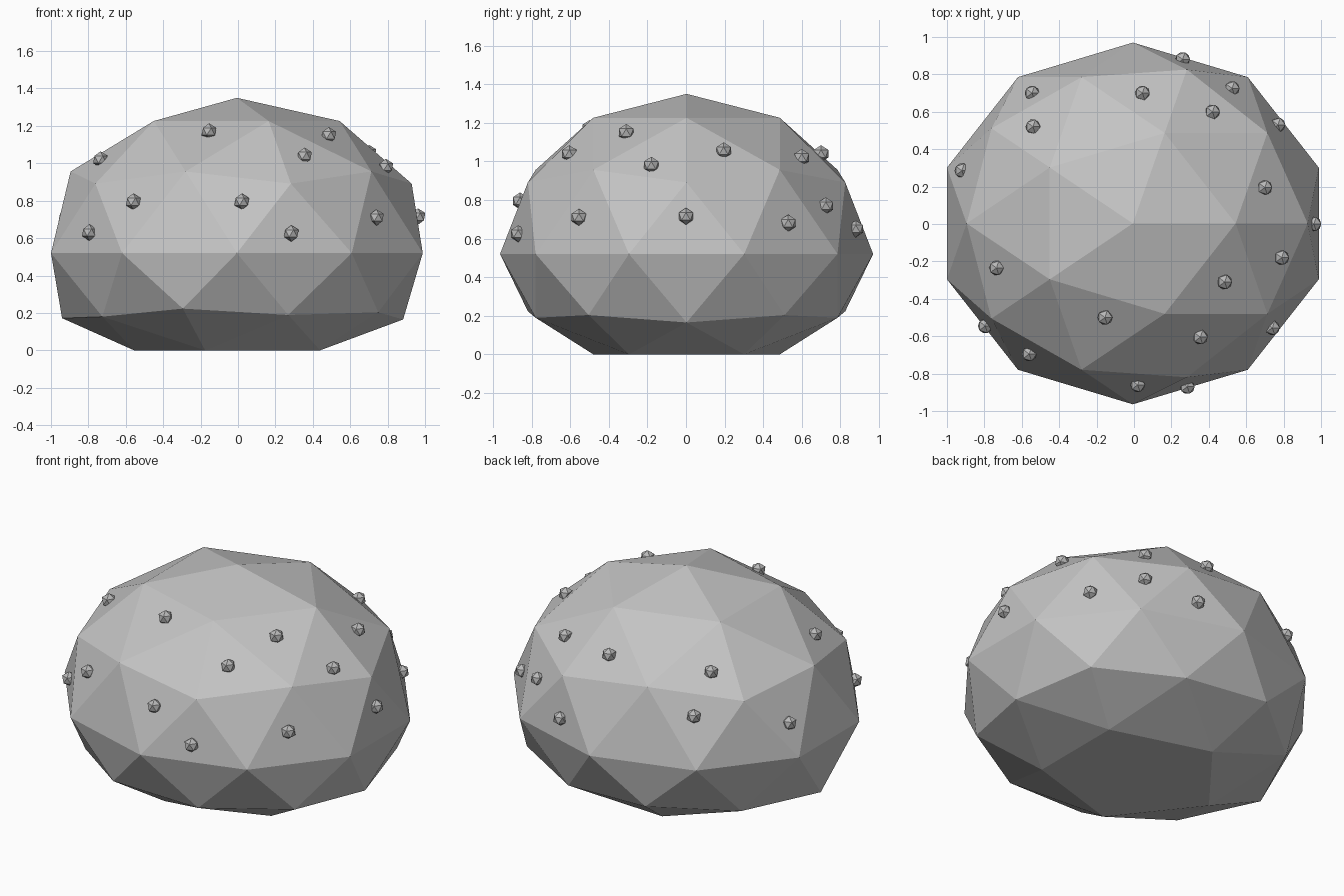
import bpy
import bmesh
from mathutils import Matrix, Vector

cube = bpy.data.objects.get("Cube")
if cube:
    bpy.data.objects.remove(cube, do_unlink=True)


def make_material(name, value):
    mat = bpy.data.materials.new(name)
    mat.use_nodes = True
    colour = (value, value, value, 1)
    mat.diffuse_color = colour
    mat.node_tree.nodes["Principled BSDF"].inputs["Base Color"].default_value = colour
    return mat


def make_object(name, bm, mat):
    mesh = bpy.data.meshes.new(name)
    bm.to_mesh(mesh)
    bm.free()
    mesh.materials.append(mat)
    obj = bpy.data.objects.new(name, mesh)
    bpy.context.collection.objects.link(obj)
    return obj


body_grey = make_material("body grey", 0.55)
bump_grey = make_material("bump grey", 0.48)

# Faceted dome body with a squashed, flat underside
EQUATOR = 0.52
bm = bmesh.new()
bmesh.ops.create_icosphere(bm, subdivisions=2, radius=1)
for v in bm.verts:
    x, y, z = v.co
    if z < -0.8:
        height = 0
    elif z < -0.5:
        height = 0.165 + 0.03 * abs(y)
    elif z < -0.4:
        height = 0.172 + 0.06 * abs(y)
    else:
        height = EQUATOR + 0.83 * z
    v.co = Vector((1.045 * x - 0.006, 0.967 * y + 0.003, height))
make_object("body", bm, body_grey)

# Small faceted bumps scattered over the upper half
BUMPS = [
    (0.26, 0.88, 0.65), (-0.545, 0.70, 0.81), (0.045, 0.70, 1.04),
    (0.525, 0.725, 0.77), (-0.54, 0.52, 1.02), (0.42, 0.60, 1.02),
    (0.77, 0.53, 0.68), (-0.92, 0.285, 0.71), (0.70, 0.195, 1.055),
    (0.962, 0, 0.715), (0.79, -0.18, 0.98), (-0.735, -0.235, 1.02),
    (0.485, -0.31, 1.15), (-0.155, -0.50, 1.17), (0.355, -0.605, 1.04),
    (0.74, -0.555, 0.71), (-0.795, -0.545, 0.63), (-0.56, -0.695, 0.795),
    (0.02, -0.86, 0.795), (0.285, -0.87, 0.625),
]
for i, place in enumerate(BUMPS, 1):
    bm = bmesh.new()
    bmesh.ops.create_icosphere(bm, subdivisions=1, radius=0.044)
    bump = make_object(f"bump_{i}", bm, bump_grey)
    bump.matrix_world = Matrix.Translation(place)
